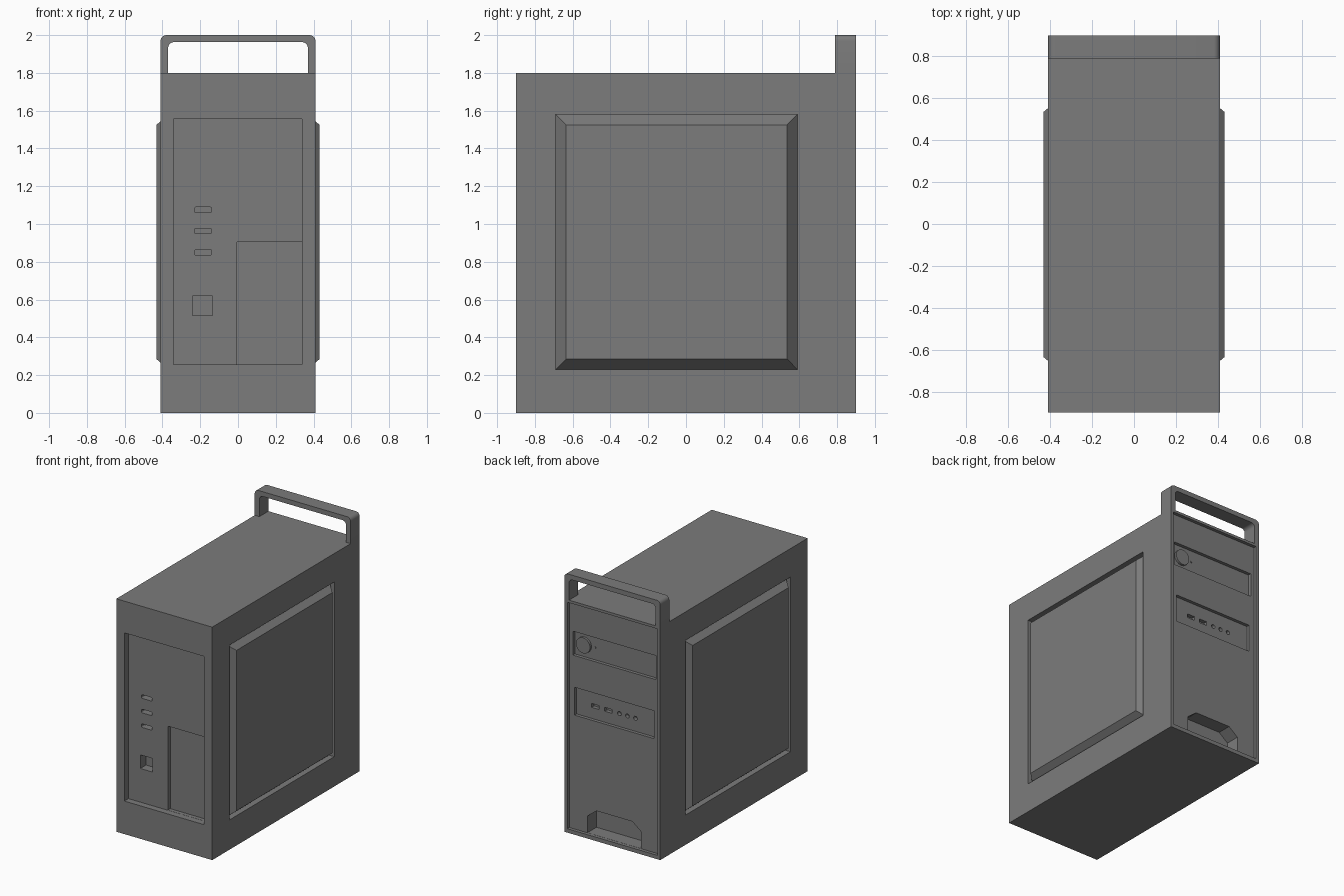
import bpy, bmesh, math

cube = bpy.data.objects.get("Cube")
if cube:
    bpy.data.objects.remove(cube, do_unlink=True)

grey = bpy.data.materials.new("case_grey")
grey.use_nodes = True
colour = (0.2, 0.2, 0.2, 1)
grey.diffuse_color = colour
grey.node_tree.nodes["Principled BSDF"].inputs["Base Color"].default_value = colour


def loft(name, ring_a, ring_b):
    """Solid between two matching rings of points."""
    bm = bmesh.new()
    a = [bm.verts.new(p) for p in ring_a]
    b = [bm.verts.new(p) for p in ring_b]
    bm.faces.new(a)
    bm.faces.new(b[::-1])
    for i in range(len(a)):
        j = (i + 1) % len(a)
        bm.faces.new((a[j], a[i], b[i], b[j]))
    bmesh.ops.recalc_face_normals(bm, faces=bm.faces)
    mesh = bpy.data.meshes.new(name)
    bm.to_mesh(mesh)
    bm.free()
    mesh.materials.append(grey)
    obj = bpy.data.objects.new(name, mesh)
    bpy.context.collection.objects.link(obj)
    return obj


def prism(name, pts, y0, y1):
    """Extrude an (x, z) outline along y."""
    return loft(name, [(x, y0, z) for x, z in pts], [(x, y1, z) for x, z in pts])


def rect(x0, x1, z0, z1):
    return [(x0, z0), (x1, z0), (x1, z1), (x0, z1)]


def arc(cx, cz, r, start, end, n=5):
    angles = [math.radians(start + (end - start) * i / n) for i in range(n + 1)]
    return [(cx + r * math.cos(t), cz + r * math.sin(t)) for t in angles]


def circle(cx, cz, r, n=24):
    return arc(cx, cz, r, 0, 360, n)[:-1]


def slot(cx, cz, w, h, r):
    """Rectangle with rounded corners."""
    x, z = w / 2 - r, h / 2 - r
    corners = [(x, z, 0), (-x, z, 90), (-x, -z, 180), (x, -z, 270)]
    return [p for dx, dz, s in corners for p in arc(cx + dx, cz + dz, r, s, s + 90, 3)]


def yz_ring(x, y0, y1, z0, z1):
    return [(x, y0, z0), (x, y1, z0), (x, y1, z1), (x, y0, z1)]


def cut(target, cutter):
    mod = target.modifiers.new("cut", "BOOLEAN")
    mod.operation, mod.solver, mod.object = "DIFFERENCE", "EXACT", cutter
    bpy.context.view_layer.update()
    dg = bpy.context.evaluated_depsgraph_get()
    mesh = bpy.data.meshes.new_from_object(target.evaluated_get(dg))
    target.modifiers.clear()
    target.data = mesh
    bpy.data.objects.remove(cutter, do_unlink=True)


case = prism("case_body", rect(-0.41, 0.41, 0, 1.8), -0.9, 0.9)

# Side pockets with raised bevelled panels
for side, name in ((1, "left"), (-1, "right")):
    outer, inner = (-0.69, 0.59, 0.23, 1.58), (-0.635, 0.535, 0.285, 1.525)
    cut(case, loft("pocket", yz_ring(side * 0.366, *outer), yz_ring(side * 0.5, *outer)))
    loft(name + "_side_panel", yz_ring(side * 0.366, *outer), yz_ring(side * 0.432, *inner))

# Front recess, deeper corner recess, three slots and a square socket
cut(case, prism("front_recess", rect(-0.342, 0.34, 0.255, 1.555), -1, -0.85))
cut(case, prism("corner_recess", rect(-0.005, 0.339, 0.256, 0.905), -0.87, -0.82))
for z in (1.075, 0.963, 0.85):
    cut(case, prism("front_slot", slot(-0.185, z, 0.09, 0.028, 0.007), -0.87, -0.79))
cut(case, prism("socket", rect(-0.24, -0.135, 0.515, 0.62), -0.87, -0.78))

# Rear face recess with two bays
cut(case, prism("rear_recess", rect(-0.385, 0.385, 0.03, 1.78), 0.875, 1))
cut(case, prism("upper_bay", rect(-0.355, 0.355, 1.37, 1.555), 0.85, 0.89))
cut(case, prism("lower_bay", rect(-0.34, 0.34, 0.91, 1.125), 0.85, 0.89))

# Ports in the lower bay
for x in (0.18, 0.068):
    cut(case, prism("flat_port", rect(x - 0.032, x + 0.032, 0.995, 1.025), 0.82, 0.86))
for x in (-0.026, -0.094, -0.163):
    cut(case, prism("round_port", circle(x, 1.01, 0.016, 16), 0.82, 0.86))

# Chamfered alcove at the foot of the rear face
alcove = [(-0.23, 0.031), (0.23, 0.031), (0.23, 0.16),
          (0.153, 0.22), (-0.153, 0.22), (-0.23, 0.16)]
cut(case, prism("alcove", alcove, 0.765, 0.89))

# Power button and indicator
prism("power_button", circle(0.273, 1.463, 0.06, 32), 0.85, 0.868)
prism("indicator", circle(0.18, 1.465, 0.007, 12), 0.85, 0.855)

# Carry handle: rounded arch
r = 0.03
handle = [(0.41, 1.8)] + arc(0.41 - r, 2 - r, r, 0, 90) + arc(r - 0.41, 2 - r, r, 90, 180)
handle += [(-0.41, 1.8), (-0.37, 1.8)]
handle += arc(r - 0.37, 1.963 - r, r, 180, 90) + arc(0.37 - r, 1.963 - r, r, 90, 0)
handle += [(0.37, 1.8)]
arch = prism("carry_handle", handle, 0.79, 0.9)
bpy.ops.object.select_all(action="DESELECT")
arch.select_set(True)
bpy.context.view_layer.objects.active = arch
bpy.ops.object.shade_smooth_by_angle(angle=math.radians(30))
